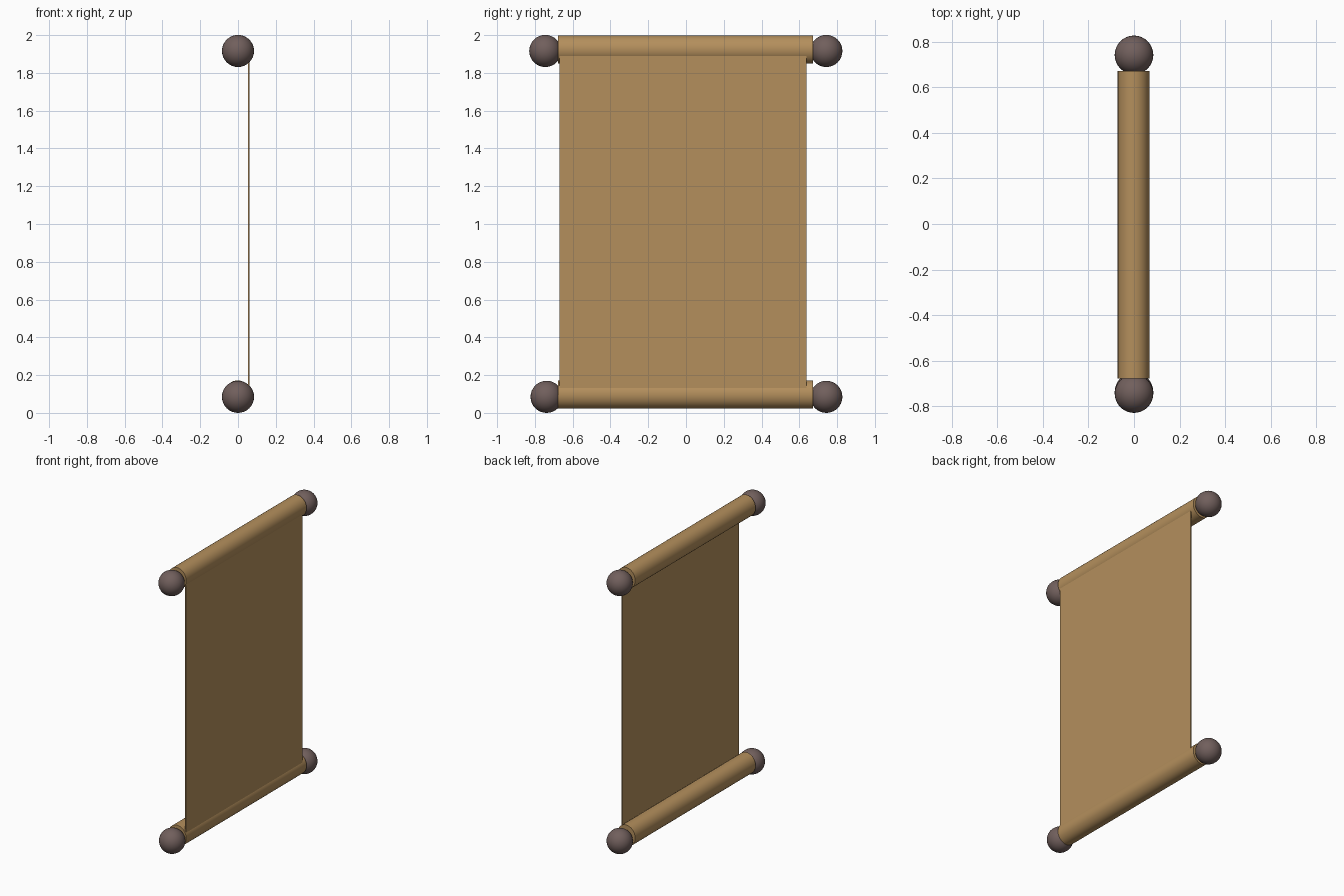
import bpy
import math

if "Cube" in bpy.data.objects:
    bpy.data.objects.remove(bpy.data.objects["Cube"])


def material(name, rgb):
    m = bpy.data.materials.new(name)
    m.diffuse_color = (*rgb, 1.0)
    m.use_nodes = True
    m.node_tree.nodes["Principled BSDF"].inputs["Base Color"].default_value = m.diffuse_color
    return m


PAPER = material("tan parchment", (0.456, 0.275, 0.108))
KNOB = material("dark brown knob", (0.165, 0.115, 0.108))


def finish(name, mat, smooth=True):
    ob = bpy.context.object
    ob.name = name
    ob.data.materials.append(mat)
    if smooth:
        bpy.ops.object.shade_smooth_by_angle(angle=math.radians(40))
    return ob


# rolled ends of the scroll, each with a round knob on both ends
# (name, roll height, knob height, left knob y, right knob y)
for name, roll_z, knob_z, y0, y1 in (
    ("top", 1.924, 1.916, -0.745, 0.743),
    ("bottom", 0.097, 0.085, -0.738, 0.743),
):
    bpy.ops.mesh.primitive_cylinder_add(
        vertices=48, radius=0.075, depth=1.35,
        location=(-0.002, -0.003, roll_z), rotation=(math.pi / 2, 0, 0))
    bpy.context.object.scale.x = 0.93
    finish(name + "_roll", PAPER)
    for side, y in (("left", y0), ("right", y1)):
        bpy.ops.mesh.primitive_uv_sphere_add(
            segments=32, ring_count=16, radius=0.085, location=(0, y, knob_z))
        finish(f"{name}_{side}_knob", KNOB)

# flat sheet hanging between the rolls, on their +x side
bpy.ops.mesh.primitive_cube_add(size=1, location=(0.057, -0.016, 1.01))
bpy.context.object.scale = (0.006, 1.306, 1.83)
finish("parchment_sheet", PAPER, smooth=False)
